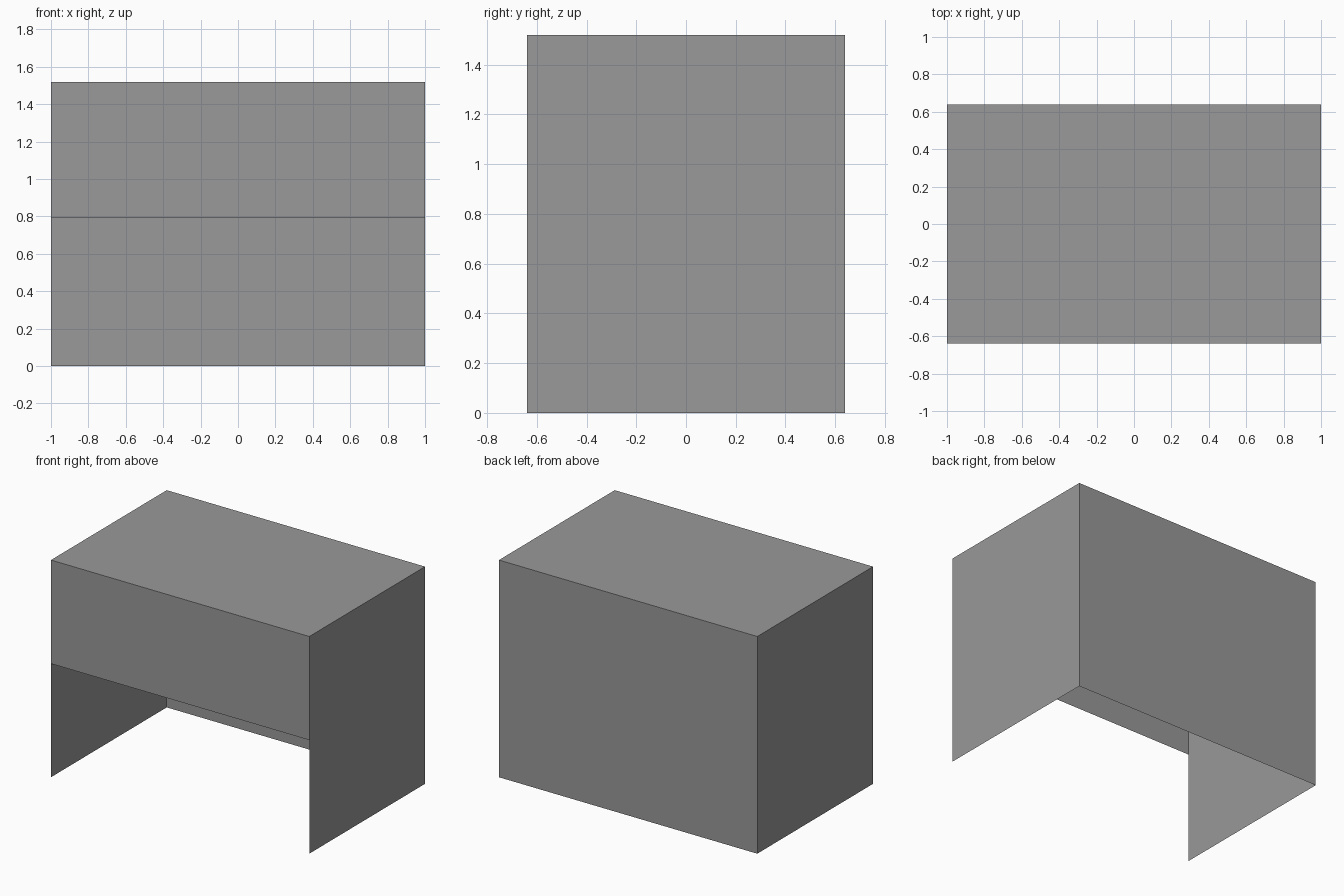
import bpy
from math import pi
from mathutils import Matrix

if "Cube" in bpy.data.objects:
    bpy.data.objects.remove(bpy.data.objects["Cube"])

W, D, H = 2.0, 1.28, 1.52   # overall size
OPENING = 0.795             # height of the open front

# Darker grey shared by every panel
grey = bpy.data.materials.new("dark_grey")
grey.diffuse_color = (0.319, 0.319, 0.319, 1)
grey.use_nodes = True
grey.node_tree.nodes["Principled BSDF"].inputs["Base Color"].default_value = grey.diffuse_color


def panel(name, width, height, location, rot_x=0.0, rot_z=0.0):
    """Flat sheet, tipped about x and then turned about z."""
    bpy.ops.mesh.primitive_plane_add(size=1)
    ob = bpy.context.object
    ob.name = name
    ob.data.materials.append(grey)
    ob.data.transform(
        Matrix.Translation(location)
        @ Matrix.Rotation(rot_z, 4, 'Z')
        @ Matrix.Rotation(rot_x, 4, 'X')
        @ Matrix.Diagonal((width, height, 1, 1)))
    return ob


# Roof sheet
panel("top_panel", W, D, (0, 0, H))

# Full-height back
panel("back_panel", W, H, (0, D / 2, H / 2), pi / 2, pi)

# Short front above the opening
panel("front_panel", W, H - OPENING, (0, -D / 2, (H + OPENING) / 2), pi / 2)

# Full-height sides
for side, s in (("left", -1), ("right", 1)):
    panel(side + "_panel", D, H, (s * W / 2, 0, H / 2), pi / 2, s * pi / 2)
